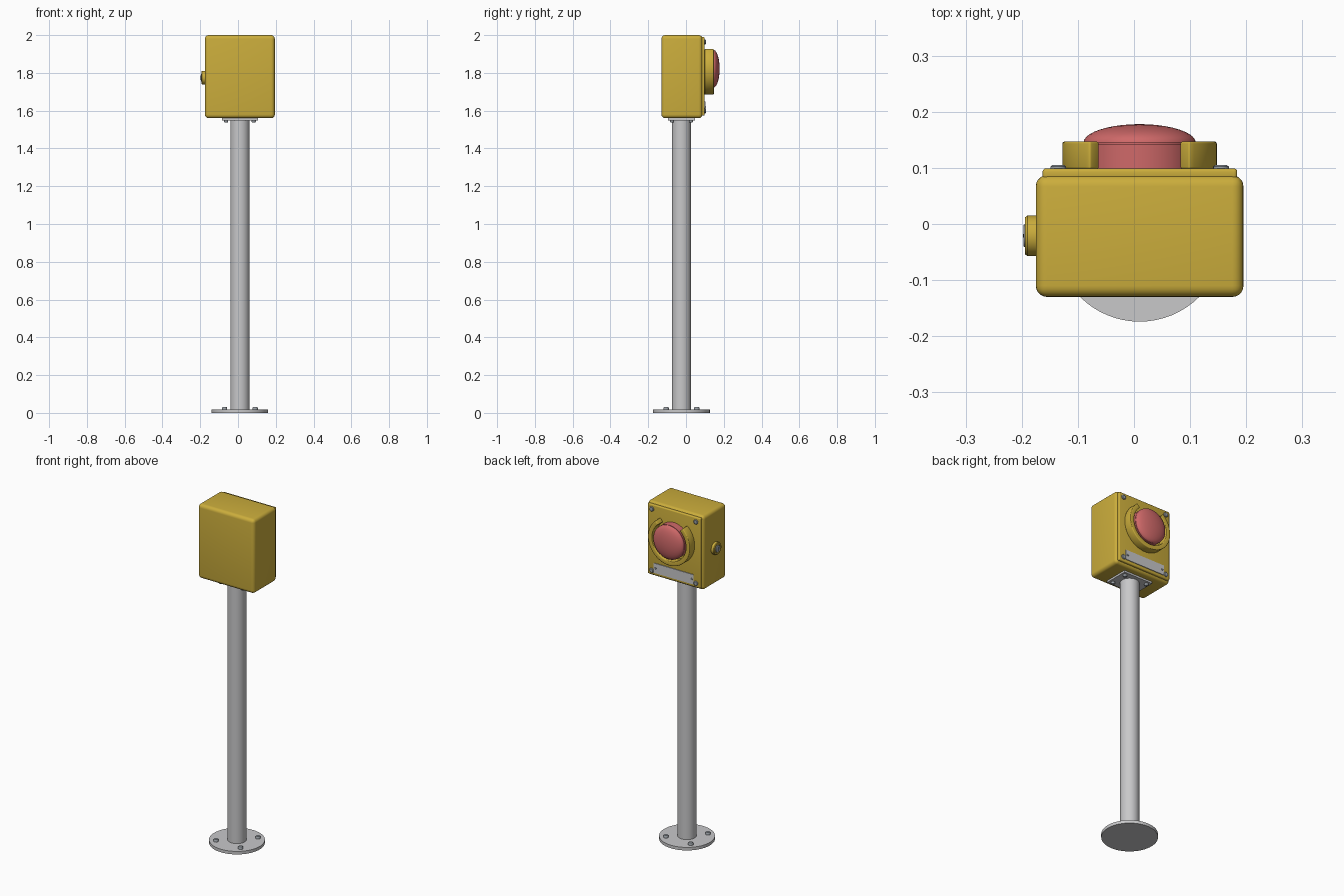
import bpy, bmesh, math
from mathutils import Matrix, Vector

if "Cube" in bpy.data.objects:
    bpy.data.objects.remove(bpy.data.objects["Cube"])


def material(name, r, g, b):
    m = bpy.data.materials.new(name)
    m.use_nodes = True
    m.diffuse_color = (r, g, b, 1)
    m.node_tree.nodes["Principled BSDF"].inputs["Base Color"].default_value = (r, g, b, 1)
    return m


YELLOW = material("yellow paint", 0.60, 0.42, 0.045)
RED = material("red button", 0.62, 0.14, 0.14)
GREY = material("galvanised grey", 0.58, 0.58, 0.59)
STEEL = material("steel grey", 0.33, 0.36, 0.39)
DARK = material("dark keyhole", 0.03, 0.03, 0.03)

UP = Matrix.Identity(4)
BACK = Matrix.Rotation(-math.pi / 2, 4, 'X')   # local z to +y
SIDE = Matrix.Rotation(-math.pi / 2, 4, 'Y')   # local z to -x
CX, PY = 0.01, -0.024                          # centre line and post axis


def finish(name, bm, mat, matrix=UP):
    bmesh.ops.recalc_face_normals(bm, faces=bm.faces)
    mesh = bpy.data.meshes.new(name)
    bm.to_mesh(mesh)
    bm.free()
    mesh.transform(matrix)
    mesh.materials.append(mat)
    ob = bpy.data.objects.new(name, mesh)
    bpy.context.collection.objects.link(ob)
    bpy.ops.object.select_all(action='DESELECT')
    ob.select_set(True)
    bpy.context.view_layer.objects.active = ob
    bpy.ops.object.shade_smooth_by_angle(angle=math.radians(35))
    return ob


def bevel_sharp(bm, width, segments):
    edges = [e for e in bm.edges if e.calc_face_angle(0) > 0.8]
    bmesh.ops.bevel(bm, geom=edges, offset=width, segments=segments,
                    profile=0.5, affect='EDGES', clamp_overlap=True)


def block(name, lo, hi, mat, bevel=0, segments=3):
    lo, hi = Vector(lo), Vector(hi)
    bm = bmesh.new()
    bmesh.ops.create_cube(bm, size=1)
    for v in bm.verts:
        v.co = (lo + hi) / 2 + v.co * (hi - lo)
    if bevel:
        bevel_sharp(bm, bevel, segments)
    return finish(name, bm, mat)


def lathe(name, profile, place, mat, axis=UP, steps=48):
    """Turn (radius, height) points about the axis."""
    bm = bmesh.new()
    loops = [[bm.verts.new((r * math.cos(math.tau * i / steps),
                            r * math.sin(math.tau * i / steps), h))
              for i in range(steps)] for r, h in profile]
    for a, b in zip(loops, loops[1:]):
        for i in range(steps):
            j = (i + 1) % steps
            bm.faces.new((a[i], a[j], b[j], b[i]))
    bm.faces.new(loops[0])
    bm.faces.new(loops[-1])
    bmesh.ops.remove_doubles(bm, verts=bm.verts, dist=1e-6)
    return finish(name, bm, mat, Matrix.Translation(place) @ axis)


def head(name, place, radius, height, axis=UP, mat=STEEL):
    """Small rounded fastener head."""
    lathe(name, [(radius, 0), (radius, height * 0.6), (radius * 0.75, height)],
          place, mat, axis, steps=16)


def four(dx, dy):
    return [(sx * dx, sy * dy) for sx in (-1, 1) for sy in (-1, 1)]


# Post with round base flange
lathe("base_flange", [(0.15, 0), (0.15, 0.018)], (CX, PY, 0), GREY, steps=64)
lathe("post", [(0.051, 0.015), (0.051, 1.552)], (CX, PY, 0), GREY)
for x, y in four(0.081, 0.081):
    head("base_bolt", (CX + x, PY + y, 0.018), 0.014, 0.014)

# Mounting plate under the box
block("mounting_plate", (CX - 0.095, PY - 0.072, 1.549), (CX + 0.095, PY + 0.072, 1.563), GREY)
DOWN = Matrix.Rotation(math.pi, 4, 'X')
for x, y in four(0.073, 0.05):
    head("mounting_bolt", (CX + x, PY + y, 1.549), 0.011, 0.012, DOWN)

# Box and lid
block("box", (-0.175, -0.13, 1.56), (0.195, 0.087, 2.0), YELLOW, 0.02, 5)
block("lid", (-0.163, 0.08, 1.574), (0.184, 0.099, 1.99), YELLOW, 0.006, 4)
for x, z in four(0.145, 0.182):
    head("lid_screw", (CX + x, 0.098, 1.782 + z), 0.014, 0.007, BACK)

# Label plate with rivets
block("label_plate", (CX - 0.13, 0.097, 1.59), (CX + 0.13, 0.103, 1.648), GREY)
for s in (-1, 1):
    head("label_rivet", (CX + s * 0.118, 0.103, 1.619), 0.006, 0.003, BACK)

# Push button with domed cap
BZ = 1.822
dome = [(0.1 * math.cos(t * math.pi / 20), 0.047 + 0.033 * math.sin(t * math.pi / 20))
        for t in range(11)]
lathe("button", [(0.1, 0), (0.1, 0.044), (0.097, 0.044), (0.097, 0.047)] + dome,
      (CX, 0.098, BZ), RED, BACK, steps=64)


# Guard collar, open at the top
def guard(inner, outer, depth, gap, steps=56):
    bm = bmesh.new()
    rings = []
    for i in range(steps + 1):
        a = math.radians(-90 + gap + (360 - 2 * gap) * i / steps)
        rings.append([bm.verts.new((r * math.cos(a), r * math.sin(a), h))
                      for r, h in ((inner, 0), (outer, 0), (outer, depth), (inner, depth))])
    for a, b in zip(rings, rings[1:]):
        for k in range(4):
            m = (k + 1) % 4
            bm.faces.new((a[k], a[m], b[m], b[k]))
    bm.faces.new(rings[0])
    bm.faces.new(rings[-1])
    bmesh.ops.recalc_face_normals(bm, faces=bm.faces)
    bevel_sharp(bm, 0.004, 3)
    return finish("button_guard", bm, YELLOW, Matrix.Translation((CX, 0.098, BZ)) @ BACK)


guard(0.111, 0.1375, 0.049, 40)

# Side lock
LOCK = (-0.172, -0.021, 1.775)
lathe("lock_housing", [(0.036, 0), (0.036, 0.018), (0.033, 0.022), (0.024, 0.022), (0.022, 0.019)],
      LOCK, YELLOW, SIDE, steps=40)
lathe("lock_barrel", [(0.02, 0.015), (0.02, 0.024), (0.018, 0.025)], LOCK, STEEL, SIDE, steps=32)
block("keyhole", (-0.198, -0.024, 1.763), (-0.195, -0.018, 1.787), DARK)
